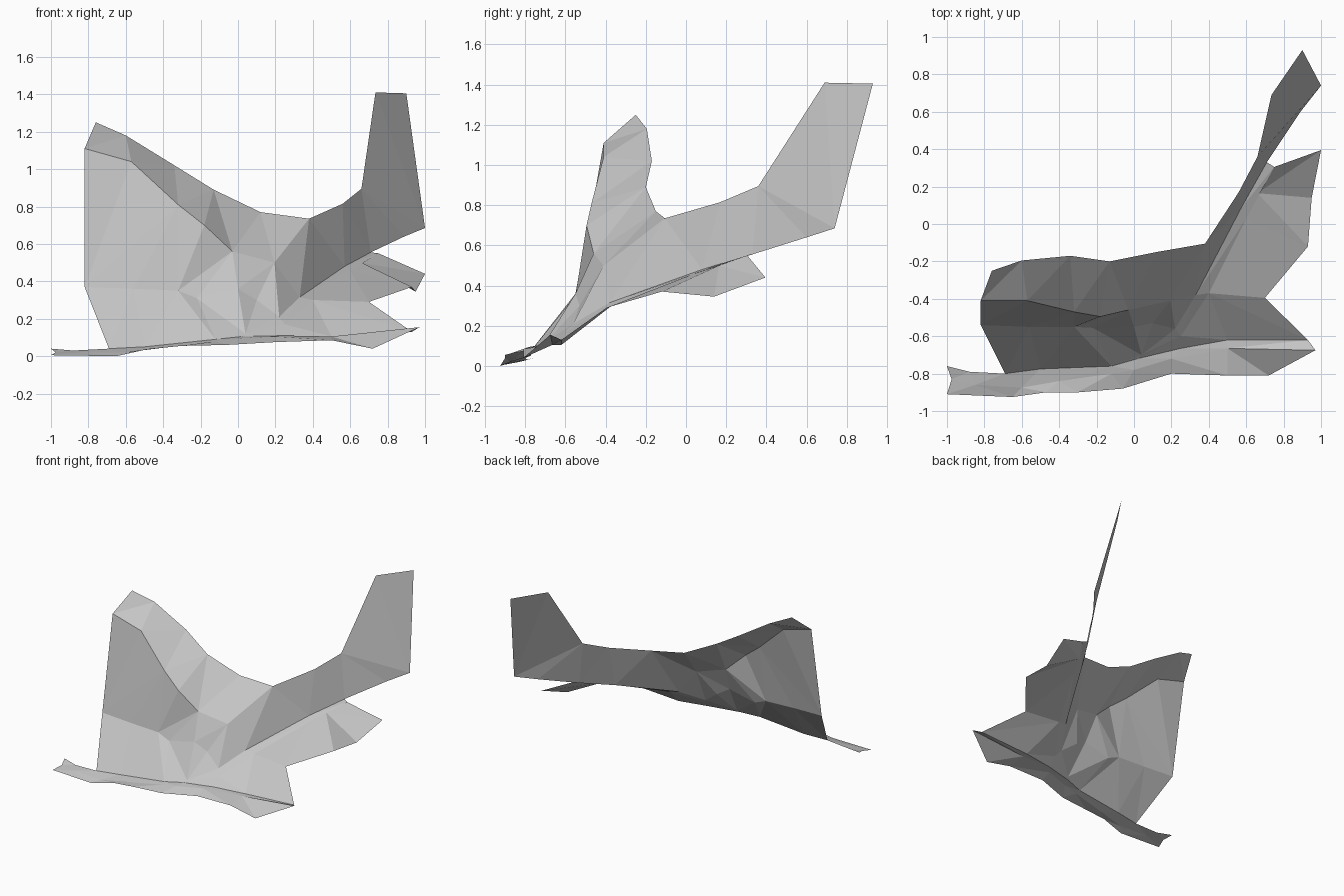
import bpy

if "Cube" in bpy.data.objects:
    bpy.data.objects.remove(bpy.data.objects["Cube"])

stone = bpy.data.materials.new("plain_grey")
stone.diffuse_color = (0.56, 0.56, 0.56, 1)
stone.use_nodes = True
stone.node_tree.nodes["Principled BSDF"].inputs["Base Color"].default_value = stone.diffuse_color


def dist(a, b):
    return sum((p - q) ** 2 for p, q in zip(a, b))


def stitch(up, low):
    """Triangles between two left-to-right rails, shortest diagonal first."""
    tris, i, j = [], 0, 0
    while i < len(up) - 1 or j < len(low) - 1:
        du = dist(up[i + 1], low[j]) if i < len(up) - 1 else 1e9
        dl = dist(up[i], low[j + 1]) if j < len(low) - 1 else 1e9
        if du < dl:
            tris.append((up[i], low[j], up[i + 1]))
            i += 1
        else:
            tris.append((up[i], low[j], low[j + 1]))
            j += 1
    return [t for t in tris if len(set(t)) == 3]


def sheet(name, rails, extra=()):
    """Faceted surface through a stack of rails, from back/top to front/bottom."""
    faces = [t for a, b in zip(rails, rails[1:]) for t in stitch(a, b)]
    faces += list(extra)
    index = {}
    for f in faces:
        for p in f:
            index.setdefault(p, len(index))
    me = bpy.data.meshes.new(name)
    me.from_pydata(list(index), [], [[index[p] for p in f] for f in faces])
    me.materials.append(stone)
    ob = bpy.data.objects.new(name, me)
    bpy.context.collection.objects.link(ob)
    return ob


# shared corners
corner_top = (.195, -.41, .50)
corner_foot = (.22, -.56, .21)
fork = (.02, -.72, .105)
wall_end = (1, .74, .685)

# cliff: crest, ridge, middle ledge and foot
crest = [(-.82, -.41, 1.11), (-.76, -.25, 1.25), (-.60, -.195, 1.18), (-.34, -.17, 1.02),
         (-.13, -.20, .89), (.12, -.15, .77), (.38, -.105, .735)]
ridge = [(-.82, -.41, 1.11), (-.57, -.41, 1.04), (-.32, -.47, .81), (-.18, -.495, .70),
         (-.03, -.46, .56), corner_top]
ledge = [(-.82, -.54, .37), (-.56, -.55, .36), (-.32, -.55, .35), (-.22, -.555, .31),
         (0, -.55, .36), (.10, -.53, .30), corner_foot]
foot = [(-.69, -.80, .04), (-.50, -.775, .05), (-.12, -.76, .09), (.04, -.70, .12), corner_foot]
sheet("cliff", [crest, ridge, ledge, foot])

# long wall running back to the raised end
wall_top = [corner_top, (.38, -.105, .735), (.56, .17, .815), (.66, .36, .895),
            (.735, .69, 1.41), (.90, .93, 1.405), wall_end]
wall_foot = [corner_foot, (.33, -.38, .315), (.57, .08, .48), (.71, .33, .555)]
sheet("back_wall", [wall_top, wall_foot + [(.89, .60, .64), wall_end]])

# narrow path at the wall foot, sloping ground beside it, and the far flap
path_edge = [fork, (.25, -.60, .17), (.40, -.37, .30), (.60, .03, .455), (.75, .305, .55)]
notch, flap_in = (.93, -.12, .37), (.66, .165, .50)
ground_edge = [fork, (.25, -.665, .11), (.50, -.62, .105), (.93, -.62, .13),
               (.70, -.395, .29), notch, flap_in]
flap = [flap_in, notch, (.95, .14, .345), (1, .395, .44), (.75, .305, .55)]
flap_faces = [(flap[0], flap[k], flap[k + 1]) for k in (1, 2, 3)]
sheet("wall_path", [[(-.12, -.76, .09), (.04, -.70, .12)] + wall_foot,
                    [(-.12, -.76, .09)] + path_edge])
sheet("ground", [path_edge, ground_edge], flap_faces)

# road with its outer verge
road_back = [(-1, -.76, .04), (-.88, -.79, .03)] + foot[:3] + ground_edge[:4]
road_front = [(-.975, -.83, .02), (-.85, -.86, .02), (-.60, -.875, .02), (-.40, -.84, .045),
              (-.12, -.80, .08), (0, -.78, .095), (.20, -.72, .105), (.50, -.665, .105),
              (.97, -.675, .155)]
verge = [(-1, -.91, .005), (-.65, -.925, 0), (-.47, -.90, .04), (-.30, -.90, .055),
         (-.06, -.88, .06), (.20, -.80, .075), (.50, -.81, .085), (.72, -.81, .04),
         (.97, -.675, .155)]
sheet("road", [road_back, road_front])
sheet("road_verge", [road_front, verge])
